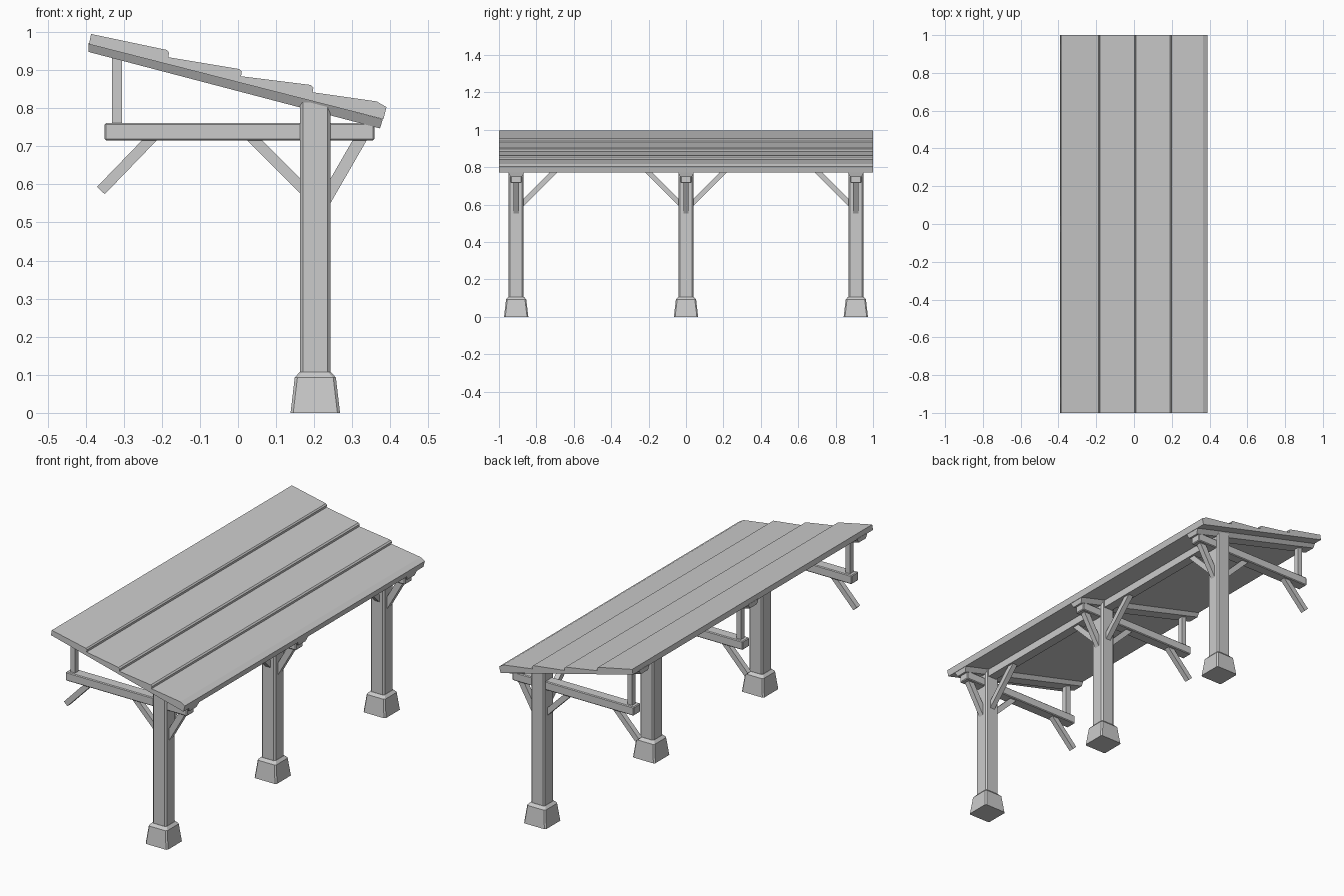
import bpy, bmesh
from mathutils import Vector

cube = bpy.data.objects.get("Cube")
if cube:
    bpy.data.objects.remove(cube, do_unlink=True)

grey = bpy.data.materials.new("plain_grey")
grey.use_nodes = True
COLOUR = (0.6, 0.6, 0.6, 1)
grey.diffuse_color = COLOUR
grey.node_tree.nodes["Principled BSDF"].inputs["Base Color"].default_value = COLOUR


def loft(name, loops):
    """Skin matching closed loops and cap both ends."""
    bm = bmesh.new()
    rings = [[bm.verts.new(p) for p in loop] for loop in loops]
    n = len(rings[0])
    for a, b in zip(rings, rings[1:]):
        for i in range(n):
            j = (i + 1) % n
            bm.faces.new((a[i], a[j], b[j], b[i]))
    bm.faces.new(rings[0])
    bm.faces.new(rings[-1])
    bmesh.ops.recalc_face_normals(bm, faces=bm.faces)
    mesh = bpy.data.meshes.new(name)
    bm.to_mesh(mesh)
    bm.free()
    mesh.materials.append(grey)
    obj = bpy.data.objects.new(name, mesh)
    bpy.context.collection.objects.link(obj)
    return obj


def slab(name, outline, y, half):
    """Extrude an (x, z) outline along y."""
    return loft(name, [[(x, y + s * half, z) for x, z in outline] for s in (-1, 1)])


def bar(name, start, end, wide, deep):
    """Rectangular timber between two points."""
    start, end = Vector(start), Vector(end)
    along = (end - start).normalized()
    side = Vector((0, 1, 0)) if abs(along.y) < 0.1 else Vector((1, 0, 0))
    up = along.cross(side)
    corners = ((-1, -1), (1, -1), (1, 1), (-1, 1))
    return loft(name, [[p + side * a * wide / 2 + up * b * deep / 2 for a, b in corners]
                       for p in (start, end)])


def octagon(x, y, z, half, cut):
    """Square loop with cut corners."""
    k = half - cut
    pts = ((half, -k), (half, k), (k, half), (-k, half),
           (-half, k), (-half, -k), (-k, -half), (k, -half))
    return [(x + a, y + b, z) for a, b in pts]


POST_X = 0.203
SPACING = 0.908

# Stepped plank roof
roof = [(-0.391, 0.968), (-0.386, 0.995), (-0.187, 0.953), (-0.181, 0.946), (-0.183, 0.934),
        (0.003, 0.903), (0.01, 0.896), (0.008, 0.884), (0.191, 0.861), (0.198, 0.854),
        (0.196, 0.842), (0.364, 0.818), (0.39, 0.803), (0.382, 0.771)]
slab("plank_roof", roof, 0, 1.0)

# Long beam under the roof
bar("long_beam", (POST_X, -SPACING, 0.793), (POST_X, SPACING, 0.793), 0.05, 0.045)

for label, y in (("front", -SPACING), ("middle", 0), ("back", SPACING)):
    # Footing and post
    loft(label + "_footing", [octagon(POST_X, y, z, h, 0.007)
                              for z, h in ((0, 0.065), (0.093, 0.054), (0.107, 0.041))])
    loft(label + "_post", [octagon(POST_X, y, z, 0.04, 0.008) for z in (0.1, 0.815)])

    # Tapered rafter under the planks
    loft(label + "_rafter",
         [[(x, y - 0.043, z), (x, y + 0.043, z), (x + dx, y + 0.03, z - 0.024),
           (x + dx, y - 0.03, z - 0.024)]
          for x, z, dx in ((-0.393, 0.972, 0), (0.38, 0.771, -0.007))])

    # Cross beam with softened edges
    beam = bar(label + "_cross_beam", (-0.35, y, 0.738), (0.358, y, 0.738), 0.058, 0.046)
    bevel = beam.modifiers.new("Bevel", "BEVEL")
    bevel.width = 0.004
    bevel.segments = 1

    # Upright strut and sloping braces
    bar(label + "_strut", (-0.318, y, 0.75), (-0.318, y, 0.955), 0.028, 0.027)
    bar(label + "_outer_brace", (-0.36, y, 0.584), (-0.215, y, 0.734), 0.028, 0.028)
    bar(label + "_inner_brace", (0.185, y, 0.574), (0.025, y, 0.734), 0.028, 0.028)
    bar(label + "_short_brace", (0.225, y, 0.552), (0.33, y, 0.734), 0.028, 0.032)

    # Braces up to the long beam, only towards neighbouring posts
    for way in (-1, 1):
        if abs(y + way * SPACING) < SPACING + 0.1:
            bar(label + "_long_brace", (POST_X, y + way * 0.02, 0.592),
                (POST_X, y + way * 0.215, 0.787), 0.028, 0.028)
